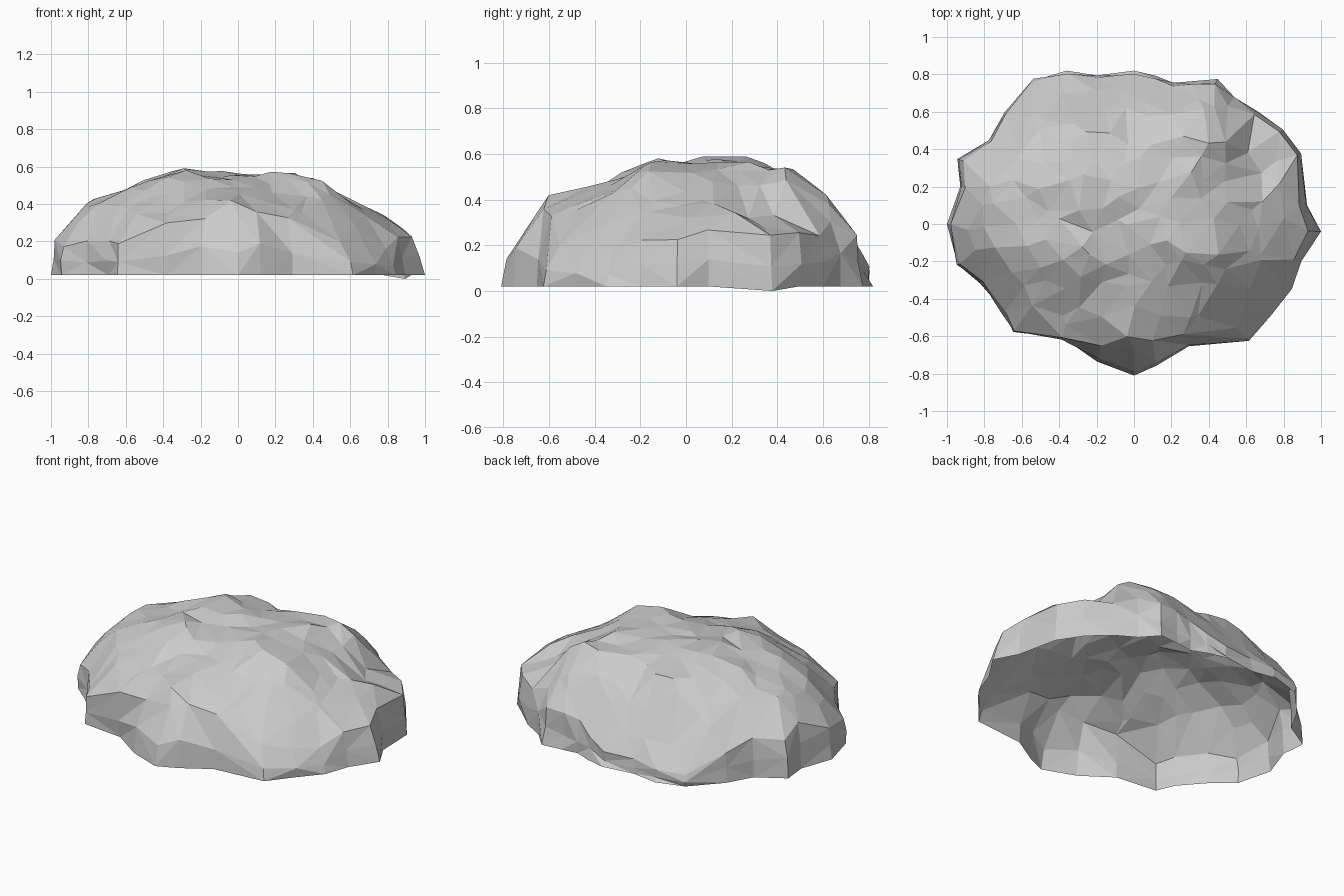
import bpy, bmesh, math, random
from mathutils import Vector
from mathutils.geometry import delaunay_2d_cdt

if "Cube" in bpy.data.objects:
    bpy.data.objects.remove(bpy.data.objects["Cube"])

random.seed(11)

# Ground outline: x, y and how far in the upper rim sits at that point
OUTLINE = [
    (1.00, -.04, .93), (.93, .10, .95), (.90, .38, .97), (.80, .51, .97),
    (.67, .61, .96), (.54, .68, .93), (.45, .78, .96), (.32, .77, .97),
    (.22, .76, .97), (.12, .80, .97), (0, .82, .98), (-.20, .80, .98),
    (-.36, .82, .98), (-.54, .78, .98), (-.70, .60, .98), (-.78, .45, .98),
    (-.95, .35, .96), (-.93, .20, .97), (-1.0, 0, .98), (-.96, -.22, .97),
    (-.83, -.32, .97), (-.71, -.48, .97), (-.66, -.59, .97), (-.39, -.62, .98),
    (-.20, -.74, .88), (0, -.81, .81), (.12, -.76, .82), (.30, -.67, .88),
    (.62, -.63, .88), (.75, -.49, .91), (.85, -.35, .93), (.90, -.20, .95)]

# Skyline seen from the front (x, z) and from the side (y, z)
FRONT = [(-1, .22), (-.95, .29), (-.8, .41), (-.55, .51), (-.3, .59), (0, .56),
         (.3, .58), (.43, .56), (.6, .44), (.75, .35), (.93, .26), (1, .2)]
SIDE = [(-.82, .2), (-.66, .35), (-.57, .42), (-.25, .52), (-.13, .57), (0, .565),
        (.19, .585), (.5, .53), (.6, .44), (.82, .25)]

# Hollows and lumps: x, y, radius, height
BUMPS = [(-.66, -.56, .13, -.12), (-.32, -.5, .11, -.08), (.3, -.42, .12, -.04),
         (.02, -.6, .12, .03), (.64, .34, .1, -.09), (.8, .18, .1, .03),
         (.62, .66, .13, -.07), (.46, .15, .14, -.04), (.5, .52, .1, .03),
         (.52, -.6, .17, -.12), (-.48, .8, .2, -.15), (-.1, .85, .16, -.12),
         (-.8, .52, .14, -.12), (-.88, -.34, .14, -.13), (.84, -.42, .14, -.11),
         (.2, .82, .12, -.07)]


def sample(profile, t):
    if t <= profile[0][0]:
        return profile[0][1]
    for (a, za), (b, zb) in zip(profile, profile[1:]):
        if t <= b:
            return za + (zb - za) * (t - a) / (b - a)
    return profile[-1][1]


def height(x, y):
    z = sample(FRONT, x) * sample(SIDE, y) / .575
    for bx, by, r, h in BUMPS:
        z += h * math.exp(-((x - bx) ** 2 + (y - by) ** 2) / (2 * r * r))
    return min(.585, max(.09, z))


def inside(p, loop):
    hit = False
    for a, b in zip(loop, loop[1:] + loop[:1]):
        if (a.y > p.y) != (b.y > p.y) and p.x < a.x + (b.x - a.x) * (p.y - a.y) / (b.y - a.y):
            hit = not hit
    return hit


# Scattered points over the dome, triangulated inside the rim
rim = [Vector((x * f, y * f)) for x, y, f in OUTLINE]
n = len(rim)
points = list(rim)
core = [p * .92 for p in rim]
step = .13
for j in range(-7, 8):
    for i in range(-9, 10):
        p = Vector(((i + .5 * (j % 2)) * step + random.uniform(-.05, .05),
                    j * step * .9 + random.uniform(-.05, .05)))
        if inside(p, core):
            points.append(p)
coords, _, faces, _, _, _ = delaunay_2d_cdt(
    points, [(i, (i + 1) % n) for i in range(n)], [], 1, 1e-5)

bm = bmesh.new()
dome = []
for k, p in enumerate(coords):
    z = height(p.x, p.y)
    if k >= n:
        z = min(.59, z + random.uniform(-.02, .01))
    else:
        z = max(.09, z - .03)
    dome.append(bm.verts.new((p.x, p.y, z)))
for f in faces:
    bm.faces.new([dome[i] for i in f])

# Rugged side wall, open underneath
mid, base = [], []
for k, (x, y, f) in enumerate(OUTLINE):
    s = .985 + random.uniform(-.02, .012)
    mid.append(bm.verts.new((x * s, y * s, dome[k].co.z * random.uniform(.4, .62))))
    s = 1 if abs(x) > .99 or abs(y) > .8 else random.uniform(.97, 1)
    base.append(bm.verts.new((x * s, y * s, 0 if k == 2 else .02)))
for upper, lower in ((dome[:n], mid), (mid, base)):
    for k in range(n):
        m = (k + 1) % n
        a, b, c, d = upper[k], lower[k], lower[m], upper[m]
        tris = ((a, b, c), (a, c, d)) if random.random() < .5 else ((a, b, d), (b, c, d))
        for t in tris:
            bm.faces.new(t)
bmesh.ops.recalc_face_normals(bm, faces=bm.faces[:])
if sum(f.normal.z for f in bm.faces) < 0:
    bmesh.ops.reverse_faces(bm, faces=bm.faces[:])

mesh = bpy.data.meshes.new("rock")
bm.to_mesh(mesh)
bm.free()
rock = bpy.data.objects.new("rock", mesh)
bpy.context.collection.objects.link(rock)
